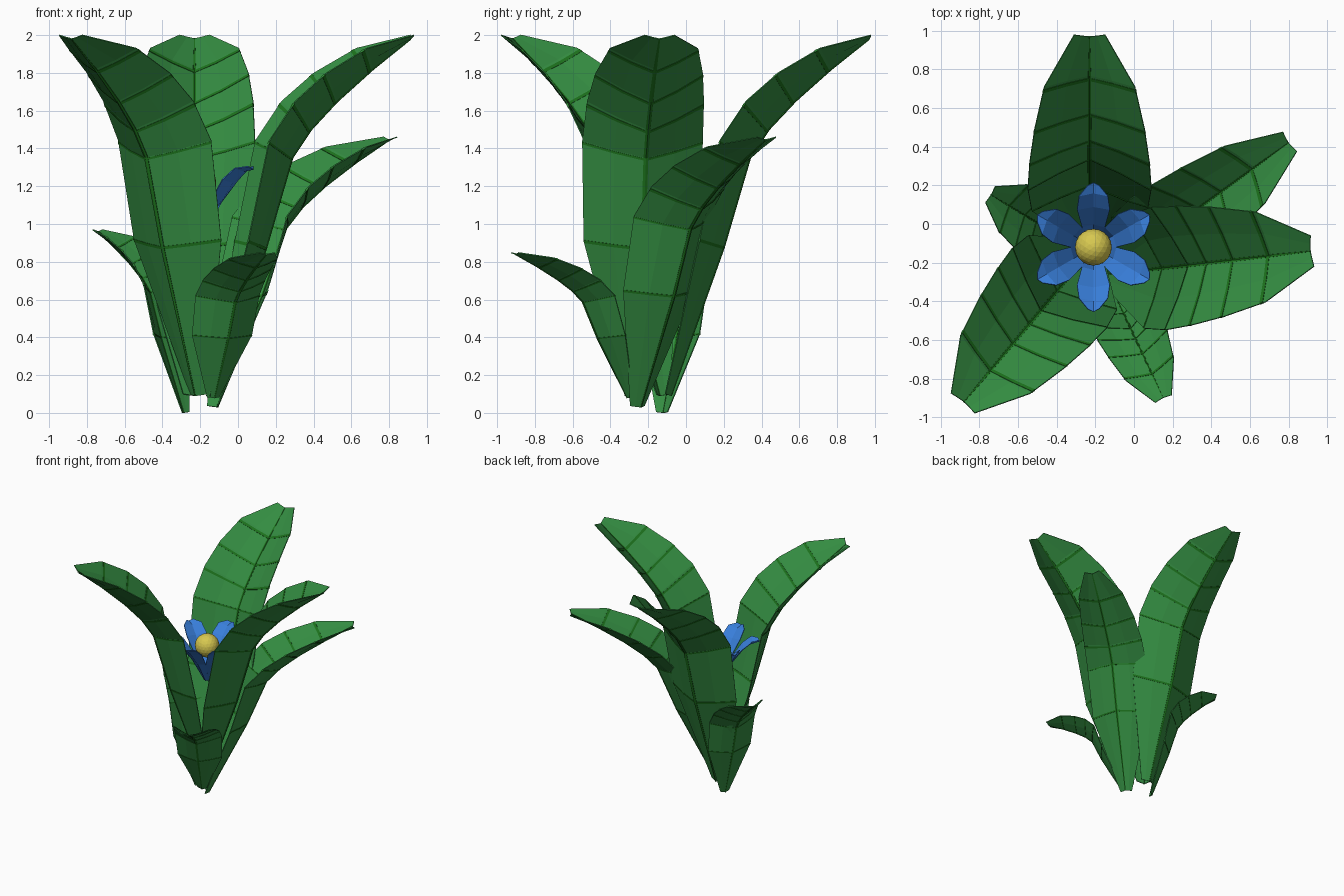
import bpy, bmesh
from math import sin, cos, radians
from mathutils import Vector

if "Cube" in bpy.data.objects:
    bpy.data.objects.remove(bpy.data.objects["Cube"])


def material(name, rgb):
    m = bpy.data.materials.new(name)
    m.diffuse_color = (*rgb, 1)
    m.use_nodes = True
    m.node_tree.nodes["Principled BSDF"].inputs["Base Color"].default_value = m.diffuse_color
    return m


LEAF = material("leaf_green", (0.035, 0.27, 0.055))
VEIN = material("vein_green", (0.012, 0.17, 0.012))
BLUE = material("petal_blue", (0.04, 0.21, 0.70))
YELLOW = material("pollen_yellow", (0.68, 0.58, 0.08))

# Leaf stations: midrib (out, up), edge (out, up, half width)
ROWS = [
    (0.00, 0.00, -0.03, 0.01, 0.06),
    (0.28, 0.79, 0.15, 0.83, 0.30),
    (0.42, 1.27, 0.26, 1.36, 0.32),
    (0.52, 1.42, 0.40, 1.57, 0.31),
    (0.66, 1.57, 0.57, 1.72, 0.285),
    (0.85, 1.74, 0.79, 1.85, 0.235),
    (1.05, 1.90, 1.06, 1.92, 0.08),
]


def make_object(name, grids, mat, thick):
    """Build quad grids (lists of point rows) as one thin solid."""
    bm = bmesh.new()
    for grid in grids:
        vs = [[bm.verts.new(p) for p in row] for row in grid]
        for a, b in zip(vs, vs[1:]):
            for i in range(len(a) - 1):
                bm.faces.new((a[i], a[i + 1], b[i + 1], b[i]))
    me = bpy.data.meshes.new(name)
    bm.to_mesh(me)
    bm.free()
    me.materials.append(mat)
    ob = bpy.data.objects.new(name, me)
    bpy.context.collection.objects.link(ob)
    mod = ob.modifiers.new("thickness", 'SOLIDIFY')
    mod.thickness, mod.offset = thick, 0
    return ob


def make_leaf(name, base, azimuth, out, up, wide):
    az = radians(azimuth)
    fwd = Vector((cos(az), sin(az), 0))
    side = Vector((-sin(az), cos(az), 0))

    def point(r, t):
        """Leaf surface at station r, across fraction t (-1..1)."""
        i = min(int(r), len(ROWS) - 2)
        mu, mz, eu, ez, w = (a + (b - a) * (r - i) for a, b in zip(ROWS[i], ROWS[i + 1]))
        k = abs(t) ** 1.15
        return (Vector(base) + fwd * out * (mu + (eu - mu) * k)
                + side * wide * w * t + Vector((0, 0, up * (mz + (ez - mz) * k))))

    n = len(ROWS)
    make_object(name, [[[point(r, t) for t in (-1, -.5, 0, .5, 1)] for r in range(n)]], LEAF, 0.006)
    # Midrib and cross veins, slightly proud on both faces
    rib = [[point(r, t) for t in (-.035, 0, .035)] for r in range(n)]
    veins = []
    for r in (1, 1.98, 2.9, 3.9, 4.9):
        h = 0.012 if r < 2 else 0.04
        veins.append([[point(q, t) for t in (-1, -.5, 0, .5, 1)] for q in (r - h, r + h)])
    make_object(name + "_veins", [rib] + veins, VEIN, 0.011)


# name, base, heading, outward, upward and width scale
for args in [
    ("front_left_leaf", (-0.225, -0.14, 0.09), 230, 0.97, 0.995, 1.0),
    ("back_leaf", (-0.23, -0.08, 0.09), 90, 1.0, 0.995, 1.0),
    ("right_leaf", (-0.13, -0.26, 0.08), 6.5, 1.0, 1.0, 1.0),
    ("back_right_leaf", (-0.11, -0.24, 0.03), 36, 1.07, 0.745, 0.77),
    ("small_front_leaf", (-0.125, -0.31, 0.08), -65, 0.62, 0.40, 0.58),
    ("small_back_left_leaf", (-0.29, -0.12, 0.0), 149, 0.5, 0.505, 0.6),
]:
    make_leaf(*args)

# Flower: six cupped petals (radius, height, half width)
CENTRE = Vector((-0.21, -0.12, 0))
PETAL = [(0.02, 0.92, 0.015), (0.12, 1.10, 0.06), (0.21, 1.22, 0.085),
         (0.28, 1.28, 0.075), (0.335, 1.29, 0.03)]
for k in range(6):
    a = radians(30 + 60 * k)
    fwd, side = Vector((cos(a), sin(a), 0)), Vector((-sin(a), cos(a), 0))
    grid = [[CENTRE + fwd * (r - 0.015 * abs(t)) + side * w * t + Vector((0, 0, z + 0.015 * abs(t)))
             for t in (-1, 0, 1)] for r, z, w in PETAL]
    make_object(f"petal_{k + 1}", [grid], BLUE, 0.006)

# Flower centre
bpy.ops.mesh.primitive_ico_sphere_add(subdivisions=3, radius=0.095, location=CENTRE + Vector((0, 0, 1.22)))
ball = bpy.context.object
ball.name = "flower_centre"
ball.data.materials.append(YELLOW)
